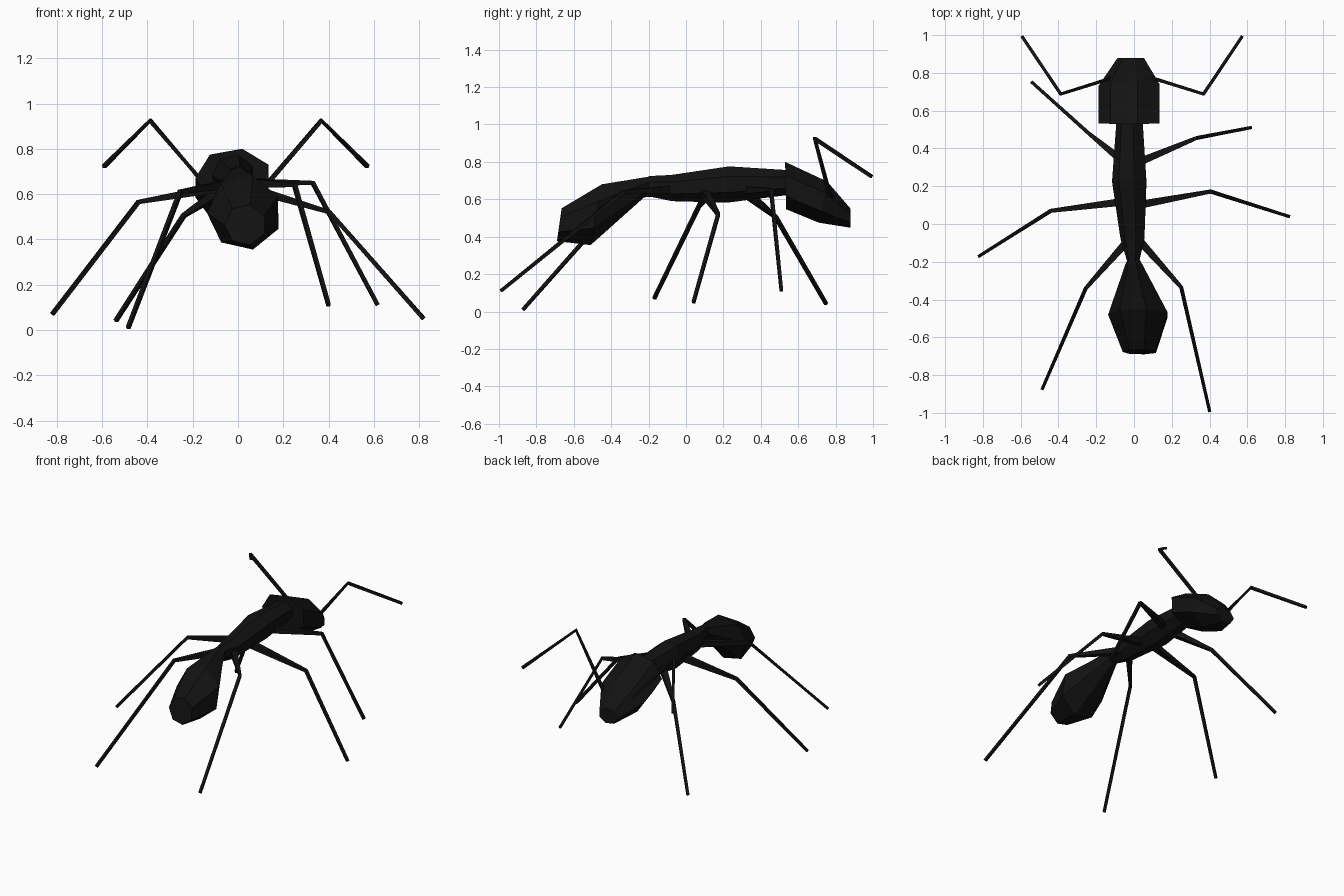
import bpy, bmesh, math
from mathutils import Vector

if "Cube" in bpy.data.objects:
    bpy.data.objects.remove(bpy.data.objects["Cube"])

black = bpy.data.materials.new("black_shell")
black.diffuse_color = (0.006, 0.006, 0.006, 1)
black.use_nodes = True
black.node_tree.nodes["Principled BSDF"].inputs["Base Color"].default_value = black.diffuse_color


def loft(name, rings):
    """Skin a closed tube through rings of points and cap both ends."""
    bm = bmesh.new()
    loops = [[bm.verts.new(p) for p in ring] for ring in rings]
    n = len(loops[0])
    for a, b in zip(loops, loops[1:]):
        for i in range(n):
            j = (i + 1) % n
            bm.faces.new((a[i], a[j], b[j], b[i]))
    bm.faces.new(loops[0])
    bm.faces.new(loops[-1])
    bmesh.ops.recalc_face_normals(bm, faces=bm.faces)
    mesh = bpy.data.meshes.new(name)
    bm.to_mesh(mesh)
    bm.free()
    mesh.materials.append(black)
    obj = bpy.data.objects.new(name, mesh)
    bpy.context.collection.objects.link(obj)
    return obj


def body_ring(y_top, z_top, y_bot, z_bot, x_min, x_max):
    """Seven-sided body section, leaning from its top to its bottom point."""
    cx, rx = (x_min + x_max) / 2, (x_max - x_min) / 1.95
    cy, cz = (y_top + y_bot) / 2, (z_top + z_bot) / 2
    ry, rz = (y_top - y_bot) / 1.95, (z_top - z_bot) / 1.95
    angles = [math.radians(26) + i * math.tau / 7 for i in range(7)]
    return [(cx + rx * math.cos(a), cy + ry * math.sin(a), cz + rz * math.sin(a))
            for a in angles]


def limb(name, points, radii):
    """Jointed four-sided limb, tapering along its points."""
    pts = [Vector(p) for p in points]
    rings = []
    for i, p in enumerate(pts):
        d_in = (p - pts[max(i - 1, 0)]).normalized()
        d_out = (pts[min(i + 1, len(pts) - 1)] - p).normalized()
        t = (d_in + d_out).normalized()
        side = t.cross(Vector((0, 0, 1))).normalized()
        up = side.cross(t)
        r = radii[i]
        rings.append([p + r * (side * math.cos(a) + up * math.sin(a))
                      for a in [math.pi / 4 + k * math.pi / 2 for k in range(4)]])
    return loft(name, rings)


# Body sections
loft("head", [body_ring(0.53, 0.80, 0.535, 0.547, -0.183, 0.147),
              body_ring(0.755, 0.695, 0.71, 0.475, -0.183, 0.147),
              body_ring(0.88, 0.55, 0.88, 0.448, -0.085, 0.058)])
loft("thorax", [body_ring(0.56, 0.755, 0.56, 0.625, -0.09, 0.05),
                body_ring(0.23, 0.776, 0.22, 0.582, -0.114, 0.073),
                body_ring(-0.08, 0.73, -0.075, 0.59, -0.07, 0.06),
                body_ring(-0.20, 0.724, -0.20, 0.616, -0.035, 0.03)])
loft("abdomen", [body_ring(-0.18, 0.724, -0.22, 0.614, -0.04, 0.035),
                 body_ring(-0.45, 0.68, -0.51, 0.355, -0.133, 0.19),
                 body_ring(-0.665, 0.552, -0.69, 0.376, -0.057, 0.123)])

# Legs: hip, knee, foot
legs = {
    "front_leg_left": [(-0.05, 0.325, 0.63), (-0.24, 0.48, 0.505), (-0.54, 0.75, 0.04)],
    "front_leg_right": [(0.02, 0.325, 0.65), (0.33, 0.455, 0.65), (0.617, 0.51, 0.11)],
    "middle_leg_left": [(-0.04, 0.12, 0.635), (-0.44, 0.07, 0.565), (-0.82, -0.17, 0.07)],
    "middle_leg_right": [(0.02, 0.10, 0.635), (0.405, 0.172, 0.52), (0.82, 0.04, 0.05)],
    "rear_leg_left": [(-0.03, -0.085, 0.645), (-0.255, -0.34, 0.61), (-0.485, -0.872, 0.01)],
    "rear_leg_right": [(0.03, -0.09, 0.65), (0.25, -0.335, 0.64), (0.40, -0.99, 0.11)],
}
for name, pts in legs.items():
    limb(name, pts, (0.03, 0.014, 0.012))

# Antennae
for name, s, shift in (("antenna_left", -1, -0.01), ("antenna_right", 1, -0.01)):
    pts = [(s * 0.10, 0.775, 0.60), (s * 0.378, 0.688, 0.925), (s * 0.582, 0.992, 0.722)]
    limb(name, [(x + shift, y, z) for x, y, z in pts], (0.013, 0.013, 0.012))
